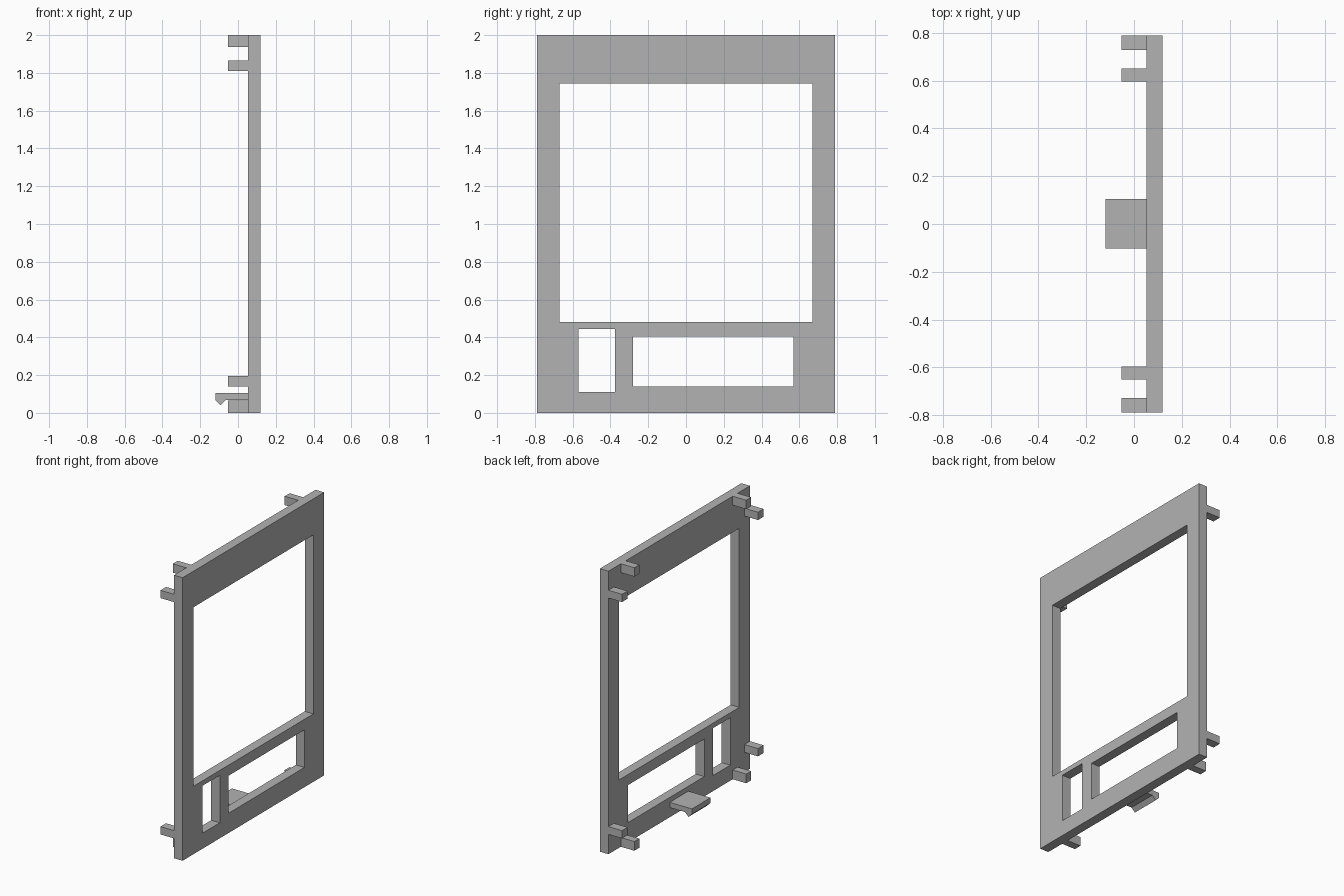
import bpy
import bmesh
from mathutils import Vector

if "Cube" in bpy.data.objects:
    bpy.data.objects.remove(bpy.data.objects["Cube"], do_unlink=True)

grey = bpy.data.materials.new("plain grey")
grey.use_nodes = True
colour = (0.45, 0.45, 0.45, 1)
grey.diffuse_color = colour
grey.node_tree.nodes["Principled BSDF"].inputs["Base Color"].default_value = colour

BACK, FACE = 0.053, 0.12      # plate thickness range in x
HALF, TOP = 0.79, 2.0         # plate half width and height
PEG_TIP = -0.053


def add_object(name, bm):
    bmesh.ops.recalc_face_normals(bm, faces=bm.faces)
    mesh = bpy.data.meshes.new(name)
    bm.to_mesh(mesh)
    bm.free()
    mesh.materials.append(grey)
    obj = bpy.data.objects.new(name, mesh)
    bpy.context.collection.objects.link(obj)
    return obj


def box(name, x, y, z):
    bm = bmesh.new()
    bmesh.ops.create_cube(bm, size=1)
    for v in bm.verts:
        v.co = Vector([(a + b) / 2 + c * (b - a) for c, (a, b) in zip(v.co, (x, y, z))])
    return add_object(name, bm)


# Front plate with three rectangular openings
plate = box("front_plate", (BACK, FACE), (-HALF, HALF), (0, TOP))
openings = {
    "main_window": ((-0.67, 0.67), (0.48, 1.745)),
    "narrow_slot": ((-0.57, -0.375), (0.11, 0.445)),
    "wide_slot": ((-0.28, 0.57), (0.14, 0.405)),
}
bpy.context.view_layer.objects.active = plate
for name, (y, z) in openings.items():
    cutter = box(name + "_cutter", (0, 0.2), y, z)
    cutter.hide_render = True
    mod = plate.modifiers.new(name, "BOOLEAN")
    mod.operation = "DIFFERENCE"
    mod.solver = "EXACT"
    mod.object = cutter
    bpy.ops.object.modifier_apply(modifier=name)
    bpy.data.objects.remove(cutter, do_unlink=True)

# Two mounting pegs in each corner: one on the side edge, one on the end edge
for side, sign in (("left", 1), ("right", -1)):
    outer = sorted((sign * 0.728, sign * HALF))
    inner = sorted((sign * 0.597, sign * 0.652))
    pegs = {
        "lower_side_peg": (outer, (0.14, 0.195)),
        "upper_side_peg": (outer, (1.81, 1.865)),
        "bottom_peg": (inner, (0, 0.065)),
        "top_peg": (inner, (1.937, TOP)),
    }
    for name, (y, z) in pegs.items():
        box(f"{side}_{name}", (PEG_TIP, BACK), y, z)

# Snap clip: hooked profile extruded along y
profile = [(BACK, 0.105), (-0.12, 0.105), (-0.12, 0.068),
           (-0.093, 0.041), (-0.065, 0.068), (BACK, 0.068)]
bm = bmesh.new()
face = bm.faces.new([bm.verts.new((x, -0.102, z)) for x, z in profile])
side = bmesh.ops.extrude_face_region(bm, geom=[face])
verts = [g for g in side["geom"] if isinstance(g, bmesh.types.BMVert)]
bmesh.ops.translate(bm, verts=verts, vec=(0, 0.207, 0))
add_object("snap_clip", bm)
